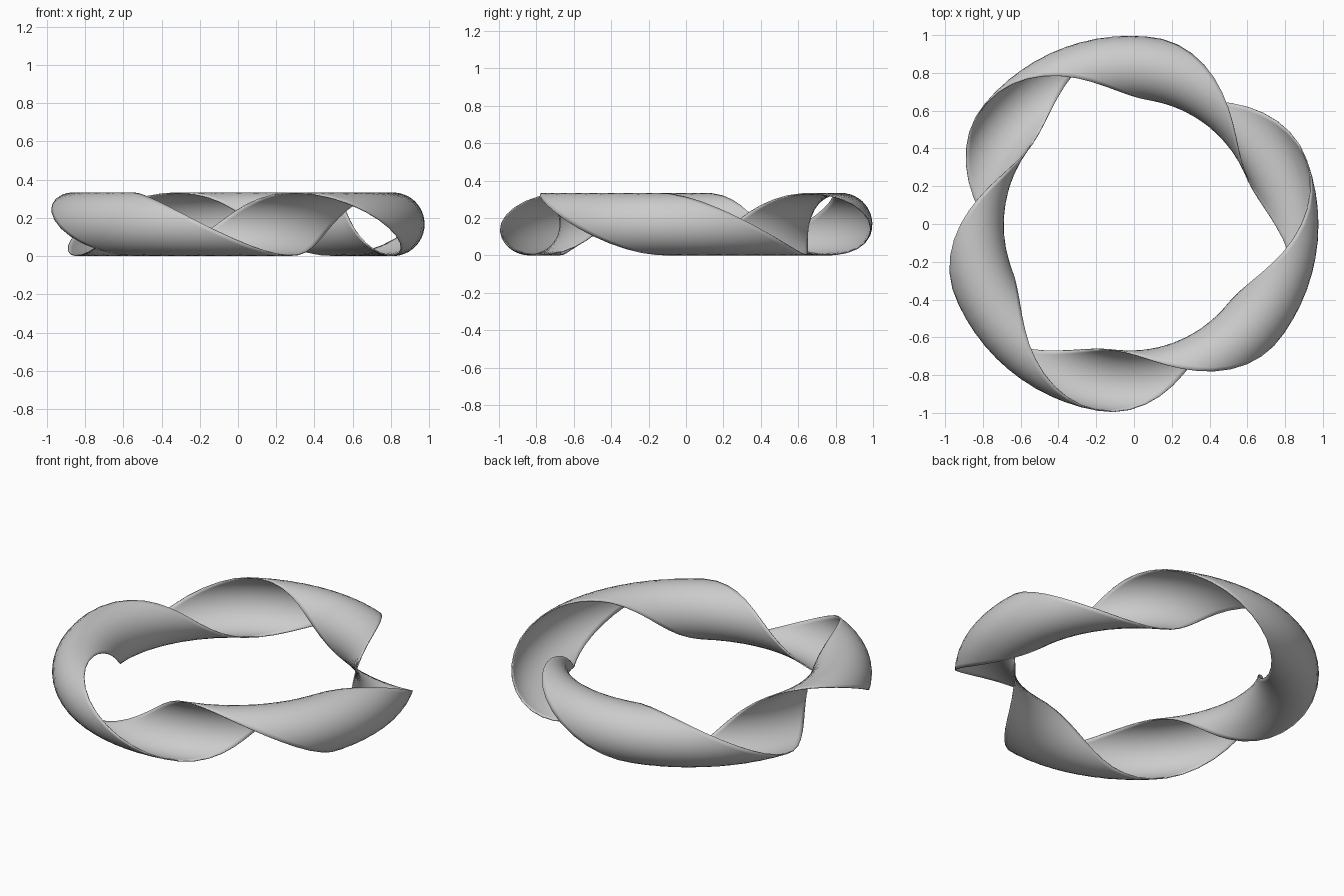
import bpy, bmesh
from math import sin, cos, pi, radians

if "Cube" in bpy.data.objects:
    bpy.data.objects.remove(bpy.data.objects["Cube"])

R, r = 0.833, 0.167        # ring radius, tube radius
N, M = 72, 20              # steps round the ring, steps across the half-tube
TWISTS, PHASE, ARC = 3, radians(335), radians(175)

# Half-tube profile swept round the ring, turning three full times
bm = bmesh.new()
grid = []
for i in range(N):
    t = 2 * pi * i / N
    row = []
    for j in range(M + 1):
        p = PHASE - TWISTS * t + ARC * (j / M - 0.5)
        d = R + r * cos(p)
        row.append(bm.verts.new((d * cos(t), d * sin(t), r * sin(p))))
    grid.append(row)
for i in range(N):
    a, b = grid[i], grid[(i + 1) % N]
    for j in range(M):
        bm.faces.new((a[j], b[j], b[j + 1], a[j + 1])).smooth = True

# Centre on x and y, stand on the ground
lo = [min(v.co[k] for v in bm.verts) for k in range(3)]
hi = [max(v.co[k] for v in bm.verts) for k in range(3)]
for v in bm.verts:
    v.co.x -= (lo[0] + hi[0]) / 2
    v.co.y -= (lo[1] + hi[1]) / 2
    v.co.z -= lo[2]

mesh = bpy.data.meshes.new("twisted_ring")
bm.to_mesh(mesh)
bm.free()
ring = bpy.data.objects.new("twisted_ring", mesh)
bpy.context.collection.objects.link(ring)

# Thin wall, grown inwards from the tube surface
wall = ring.modifiers.new("wall", 'SOLIDIFY')
wall.thickness = 0.006
wall.offset = -1
